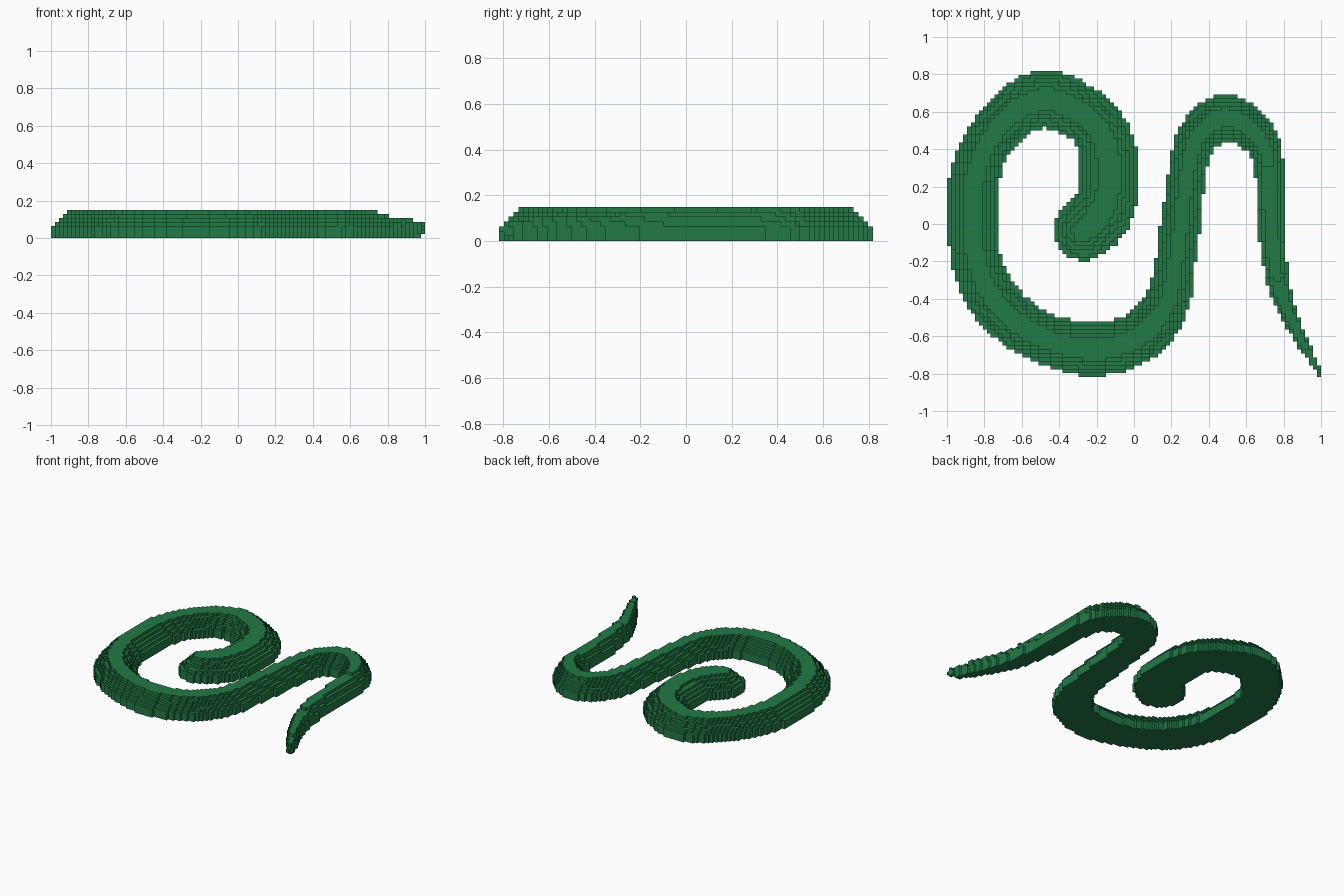
import bpy, bmesh, math

cube = bpy.data.objects.get("Cube")
if cube:
    bpy.data.objects.remove(cube, do_unlink=True)

# Block grid
NX, NY, NZ = 94, 77, 7
S = 2.0 / NX
OX, OY = -NX * S / 2, -NY * S / 2

# Snake centre line from head to tail tip: x, y, half width
PATH = [
    (-.27, -.035, .16), (-.2, .03, .17), (-.145, .13, .16), (-.137, .28, .157),
    (-.15, .42, .155), (-.235, .56, .147), (-.46, .665, .155), (-.64, .595, .14),
    (-.79, .42, .13), (-.86, .2, .137), (-.865, 0, .133), (-.84, -.2, .135),
    (-.76, -.39, .138), (-.61, -.54, .136), (-.43, -.63, .135), (-.23, -.667, .147),
    (-.05, -.64, .138), (.09, -.55, .132), (.185, -.4, .118), (.222, -.2, .108),
    (.25, 0, .108), (.275, .2, .102), (.305, .38, .105), (.37, .5, .113),
    (.5, .568, .125), (.65, .48, .1), (.717, .34, .083), (.73, .1, .072),
    (.74, -.1, .068), (.775, -.32, .06), (.83, -.48, .046), (.9, -.63, .032),
    (.96, -.735, .02), (.992, -.808, .008),
]
# Per layer: fraction of the half width kept, and the thinnest body that reaches it
LAYERS = [(1, .018), (1, .011), (1, 0), (.86, .011), (.71, .03), (.56, .062), (.41, .083)]


def smooth_path(points, steps=14):
    """Catmull-Rom samples through the path points."""
    pts = [points[0]] + points + [points[-1]]
    for a, b, c, d in zip(pts, pts[1:], pts[2:], pts[3:]):
        for i in range(steps):
            t = i / steps
            yield [0.5 * (2 * q + (r - p) * t + (2 * p - 5 * q + 4 * r - s) * t ** 2
                          + (3 * q - p - 3 * r + s) * t ** 3)
                   for p, q, r, s in zip(a, b, c, d)]
    yield points[-1]


# Fill the blocks: a stepped, flat-bottomed cross-section swept along the path
filled = set()
for x, y, r in smooth_path(PATH):
    for k, (keep, thinnest) in enumerate(LAYERS):
        if r < thinnest:
            continue
        w = max(r * keep, S * 0.6)
        for i in range(max(0, int((x - w - OX) / S)), min(NX, int((x + w - OX) / S) + 1)):
            for j in range(max(0, int((y - w - OY) / S)), min(NY, int((y + w - OY) / S) + 1)):
                if math.hypot(OX + (i + .5) * S - x, OY + (j + .5) * S - y) <= w:
                    filled.add((i, j, k))

# Skin: only the faces between a filled block and empty space
bm = bmesh.new()
verts = {}


def corner(key):
    if key not in verts:
        verts[key] = bm.verts.new((OX + key[0] * S, OY + key[1] * S, key[2] * S))
    return verts[key]


for cell in sorted(filled):
    for axis in range(3):
        u, v = (axis + 1) % 3, (axis + 2) % 3
        for side in (0, 1):
            neighbour = list(cell)
            neighbour[axis] += 2 * side - 1
            if tuple(neighbour) in filled:
                continue
            quad = []
            for du, dv in ((0, 0), (1, 0), (1, 1), (0, 1)):
                p = list(cell)
                p[axis] += side
                p[u] += du
                p[v] += dv
                quad.append(corner(tuple(p)))
            bm.faces.new(quad if side else quad[::-1])

mesh = bpy.data.meshes.new("snake_body")
bm.to_mesh(mesh)
bm.free()
snake = bpy.data.objects.new("snake_body", mesh)
bpy.context.collection.objects.link(snake)

# Green skin
GREEN = (.016, .195, .061, 1)
mat = bpy.data.materials.new("snake_green")
mat.use_nodes = True
mat.diffuse_color = GREEN
bsdf = mat.node_tree.nodes["Principled BSDF"]
bsdf.inputs["Base Color"].default_value = GREEN
bsdf.inputs["Roughness"].default_value = 0.8
mesh.materials.append(mat)
